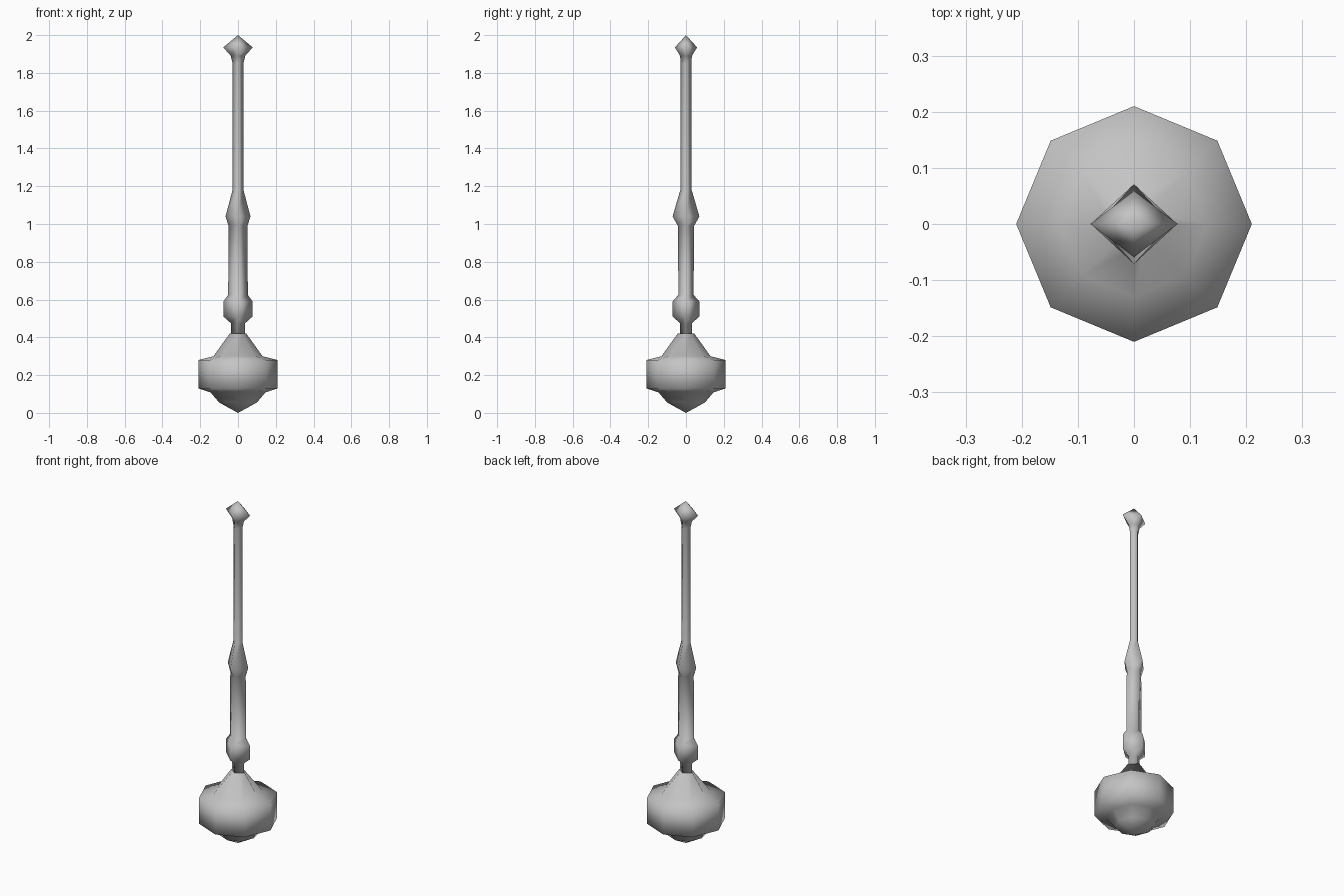
import bpy
import bmesh
from math import cos, sin, pi

cube = bpy.data.objects.get("Cube")
if cube:
    bpy.data.objects.remove(cube, do_unlink=True)

GREY = (0.55, 0.55, 0.55, 1.0)
metal = bpy.data.materials.new("grey_metal")
metal.use_nodes = True
metal.diffuse_color = GREY
metal.node_tree.nodes["Principled BSDF"].inputs["Base Color"].default_value = GREY


def loft(name, sides, rings, bottom=None, top=None, square_top=False):
    """Skin rings of (x radius, y radius, height), closed by tip points."""
    bm = bmesh.new()
    loops = []
    for index, (rx, ry, z) in enumerate(rings):
        loop = []
        for k in range(sides):
            a = 2 * pi * k / sides
            # odd corners of a squared ring sit midway along its sides
            squared = square_top and index == len(rings) - 1 and k % 2
            s = cos(pi / 4) if squared else 1
            loop.append(bm.verts.new((rx * s * cos(a), ry * s * sin(a), z)))
        loops.append(loop)
    for low, high in zip(loops, loops[1:]):
        for k in range(sides):
            n = (k + 1) % sides
            bm.faces.new((low[k], low[n], high[n], high[k]))
    for loop, tip in ((loops[0], bottom), (loops[-1], top)):
        if tip is None:
            bm.faces.new(loop)
        else:
            point = bm.verts.new((0, 0, tip))
            for k in range(sides):
                bm.faces.new((loop[k], loop[(k + 1) % sides], point))
    bmesh.ops.recalc_face_normals(bm, faces=bm.faces)
    for face in bm.faces:
        face.smooth = True
    mesh = bpy.data.meshes.new(name)
    bm.to_mesh(mesh)
    bm.free()
    mesh.materials.append(metal)
    obj = bpy.data.objects.new(name, mesh)
    bpy.context.collection.objects.link(obj)
    return obj


# eight-sided head with a wide band, narrowing to a square neck
head_profile = [(0.10, 0.055), (0.145, 0.108), (0.21, 0.13),
                (0.21, 0.28), (0.13, 0.30), (0.044, 0.42)]
loft("mace_head", 8, [(r, r, z) for r, z in head_profile],
     bottom=0.0, square_top=True)

# four-sided handle: neck, lower collar, grip, upper collar, rod, pointed knob
handle_rings = [
    (0.038, 0.031, 0.41), (0.038, 0.031, 0.475),
    (0.077, 0.071, 0.51), (0.077, 0.071, 0.59),
    (0.052, 0.040, 0.625), (0.050, 0.043, 0.99),
    (0.066, 0.071, 1.04), (0.029, 0.030, 1.18),
    (0.029, 0.029, 1.85), (0.038, 0.031, 1.89),
    (0.078, 0.059, 1.935),
]
loft("handle", 4, handle_rings, top=2.0)
